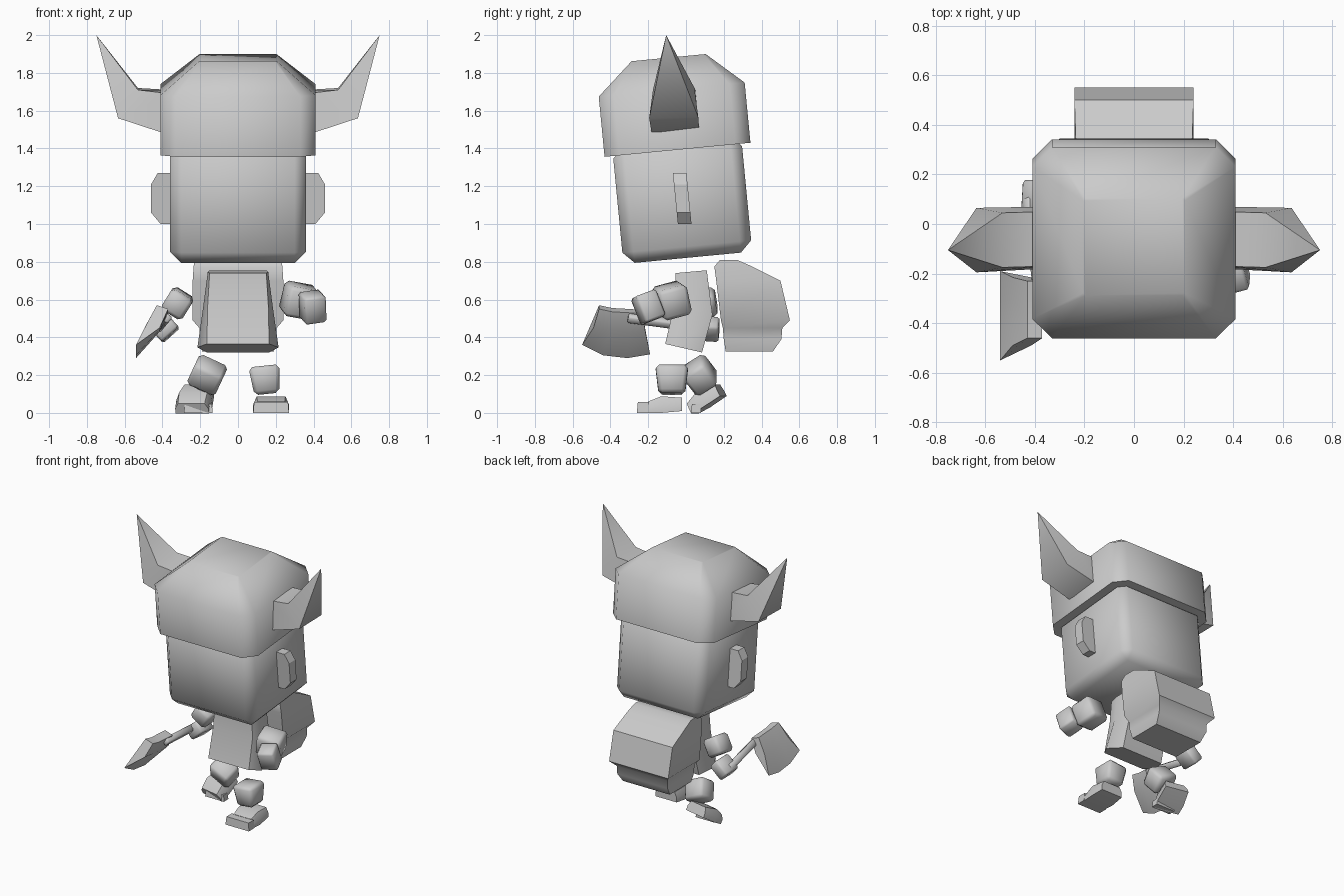
import bpy, bmesh
from math import radians
from mathutils import Matrix, Vector, Euler

cube = bpy.data.objects.get("Cube")
if cube:
    bpy.data.objects.remove(cube, do_unlink=True)

grey = bpy.data.materials.new("plain grey")
grey.use_nodes = True
GREY = (0.6, 0.6, 0.6, 1)
grey.diffuse_color = GREY
grey.node_tree.nodes["Principled BSDF"].inputs["Base Color"].default_value = GREY


def finish(name, bm, matrix=None, smooth=60):
    """Turn a bmesh into a smooth-by-angle object."""
    bmesh.ops.remove_doubles(bm, verts=bm.verts, dist=0.0005)
    if matrix:
        bm.transform(matrix)
    bmesh.ops.recalc_face_normals(bm, faces=bm.faces)
    mesh = bpy.data.meshes.new(name)
    bm.to_mesh(mesh)
    bm.free()
    mesh.materials.append(grey)
    obj = bpy.data.objects.new(name, mesh)
    bpy.context.collection.objects.link(obj)
    bpy.ops.object.select_all(action="DESELECT")
    obj.select_set(True)
    bpy.context.view_layer.objects.active = obj
    bpy.ops.object.shade_smooth_by_angle(angle=radians(smooth))
    return obj


def loft(name, rings, matrix=None, smooth=60):
    """Bridge equal-sized rings of points and cap both ends."""
    bm = bmesh.new()
    loops = [[bm.verts.new(p) for p in ring] for ring in rings]
    count = len(loops[0])
    for a, b in zip(loops, loops[1:]):
        for i in range(count):
            j = (i + 1) % count
            bm.faces.new((a[i], a[j], b[j], b[i]))
    bm.faces.new(loops[0])
    bm.faces.new(loops[-1])
    return finish(name, bm, matrix, smooth)


def block(name, centre, size, turn=(0, 0, 0), bevel=0.02, taper=1.0):
    """Bevelled box, its lower end scaled by taper."""
    bm = bmesh.new()
    bmesh.ops.create_cube(bm, size=1)
    for v in bm.verts:
        k = taper if v.co.z < 0 else 1
        v.co = Vector((v.co.x * size[0] * k, v.co.y * size[1] * k, v.co.z * size[2]))
    if bevel:
        bmesh.ops.bevel(bm, geom=bm.edges[:], offset=bevel, segments=1, affect="EDGES")
    rot = Euler([radians(a) for a in turn]).to_matrix().to_4x4()
    return finish(name, bm, Matrix.Translation(centre) @ rot)


def octagon(hx, hy, cut, z):
    pts = []
    for sx, sy in ((1, 1), (-1, 1), (-1, -1), (1, -1)):
        pair = [(sx * hx, sy * (hy - cut), z), (sx * (hx - cut), sy * hy, z)]
        pts += pair if sx * sy > 0 else pair[::-1]
    return pts


def rectangle(hx, front, back, z):
    return [(-hx, front, z), (hx, front, z), (hx, back, z), (-hx, back, z)]


# Head and helmet share a forward tilt
TILT = 5.5
tilt = Euler((radians(TILT), 0, 0)).to_matrix().to_4x4()
block("head", (0, -0.02, 1.13), (0.72, 0.685, 0.62), (TILT, 0, 0), 0.06)
loft("helmet",
     [octagon(0.41, 0.388, 0.08, 0), octagon(0.41, 0.388, 0.08, 0.32),
      octagon(0.205, 0.197, 0.01, 0.49)],
     Matrix.Translation((0, -0.045, 1.393)) @ tilt)

# Ears and horns on both sides
for side, word in ((1, "left"), (-1, "right")):
    ear = [(0.33, 1.0), (0.41, 1.0), (0.46, 1.06), (0.46, 1.21), (0.425, 1.27), (0.33, 1.27)]
    loft(word + "_ear",
         [[(side * x, y - (z - 1.13) * 0.1 - 0.02, z) for x, z in ear] for y in (-0.036, 0.036)],
         smooth=20)
    base = [(0.36, -0.18, 1.47), (0.36, 0.07, 1.50), (0.36, 0.05, 1.71), (0.36, -0.17, 1.69)]
    knee = [(0.635, -0.195, 1.56), (0.635, 0.065, 1.565), (0.53, 0.045, 1.72), (0.53, -0.175, 1.71)]
    tip = [(0.75, -0.105, 2.0)] * 4
    bm = bmesh.new()
    rings = [[bm.verts.new((side * x, y, z)) for x, y, z in r] for r in (base, knee)]
    point = bm.verts.new((side * tip[0][0], *tip[0][1:]))
    bm.faces.new(rings[0])
    for i in range(4):
        j = (i + 1) % 4
        bm.faces.new((rings[0][i], rings[0][j], rings[1][j], rings[1][i]))
        bm.faces.new((rings[1][i], rings[1][j], point))
    finish(word + "_horn", bm, smooth=70)

# Tunic: narrow front panel, wider flanks, hem rising to the front
body = []
for front, back, zf, zb, wf, ws in ((-0.11, 0.085, 0.365, 0.32, 0.165, 0.215),
                                    (-0.06, 0.14, 0.58, 0.52, 0.16, 0.185),
                                    (-0.055, 0.11, 0.74, 0.755, 0.15, 0.16)):
    mid, zm = front * 0.6 + back * 0.4, zf * 0.6 + zb * 0.4
    body.append([(-wf, front, zf), (wf, front, zf), (ws, mid, zm),
                 (wf, back, zb), (-wf, back, zb), (-ws, mid, zm)])
loft("tunic", body)

# Backpack with overhanging flap
pack = [(0.19, 0.21, 0.46, 0.325), (0.205, 0.20, 0.505, 0.39), (0.205, 0.195, 0.51, 0.45),
        (0.24, 0.185, 0.55, 0.49), (0.24, 0.16, 0.50, 0.70), (0.235, 0.15, 0.35, 0.775),
        (0.23, 0.18, 0.27, 0.81)]
loft("backpack", [rectangle(*row) for row in pack], smooth=50)

# Arms
block("left_arm", (0.325, -0.075, 0.595), (0.17, 0.16, 0.165), (15, 10, 15))
block("left_hand", (0.395, -0.2, 0.56), (0.12, 0.12, 0.15), (20, -8, 15), 0.012)
block("right_arm", (-0.32, 0.085, 0.58), (0.13, 0.15, 0.13), (8, 32, 0))
block("right_hand", (-0.385, 0.105, 0.445), (0.12, 0.14, 0.09), (-5, -42, 0), 0.012)

# Axe: straight handle and a curved blade leaning outward
block("axe_handle", (-0.40, -0.1, 0.475), (0.045, 0.42, 0.045), (-10, 40, 0), 0.008)
blade = []
for top, zt, mid, zm, edge, ze in ((-0.46, 0.57, -0.49, 0.45, -0.55, 0.36),
                                   (-0.39, 0.555, -0.40, 0.44, -0.44, 0.305),
                                   (-0.30, 0.55, -0.30, 0.43, -0.31, 0.29),
                                   (-0.23, 0.545, -0.215, 0.43, -0.19, 0.31)):
    blade.append([(-0.37, top, zt - 0.02), (-0.43, top, zt), (-0.49, mid, zm + 0.01),
                  (-0.54, edge, ze), (-0.415, mid, zm)])
loft("axe_blade", blade, smooth=50)

# Legs
block("left_leg", (0.145, -0.075, 0.175), (0.165, 0.175, 0.15), (0, -6, 0), 0.02, 0.8)
block("right_leg", (-0.163, 0.075, 0.2), (0.165, 0.14, 0.145), (35, 25, 0), 0.02)

# Feet: a tapered shoe plus a toe cap
shoe = [(0.09, -0.2, 0.0, 0.06), (0.095, -0.13, 0.0, 0.088), (0.085, -0.02, 0.01, 0.08)]


def foot(word, matrix):
    rings = [[(-w, y, lo), (w, y, lo), (w, y, (lo + hi) / 2), (w * 0.8, y, hi),
              (-w * 0.8, y, hi), (-w, y, (lo + hi) / 2)] for w, y, lo, hi in shoe]
    loft(word + "_shoe", rings, matrix)
    loft(word + "_toe_cap", [rectangle(0.095, -0.26, -0.195, 0), rectangle(0.09, -0.255, -0.195, 0.058)],
         matrix if word == "left" else Matrix.Translation((-0.21, 0.235, 0)) @ Matrix.Scale(0.8, 4))


foot("left", Matrix.Translation((0.175, 0, 0)))
lift = Euler((radians(28), 0, radians(-12))).to_matrix().to_4x4()
foot("right", Matrix.Translation((-0.205, 0.22, 0.09)) @ lift)
